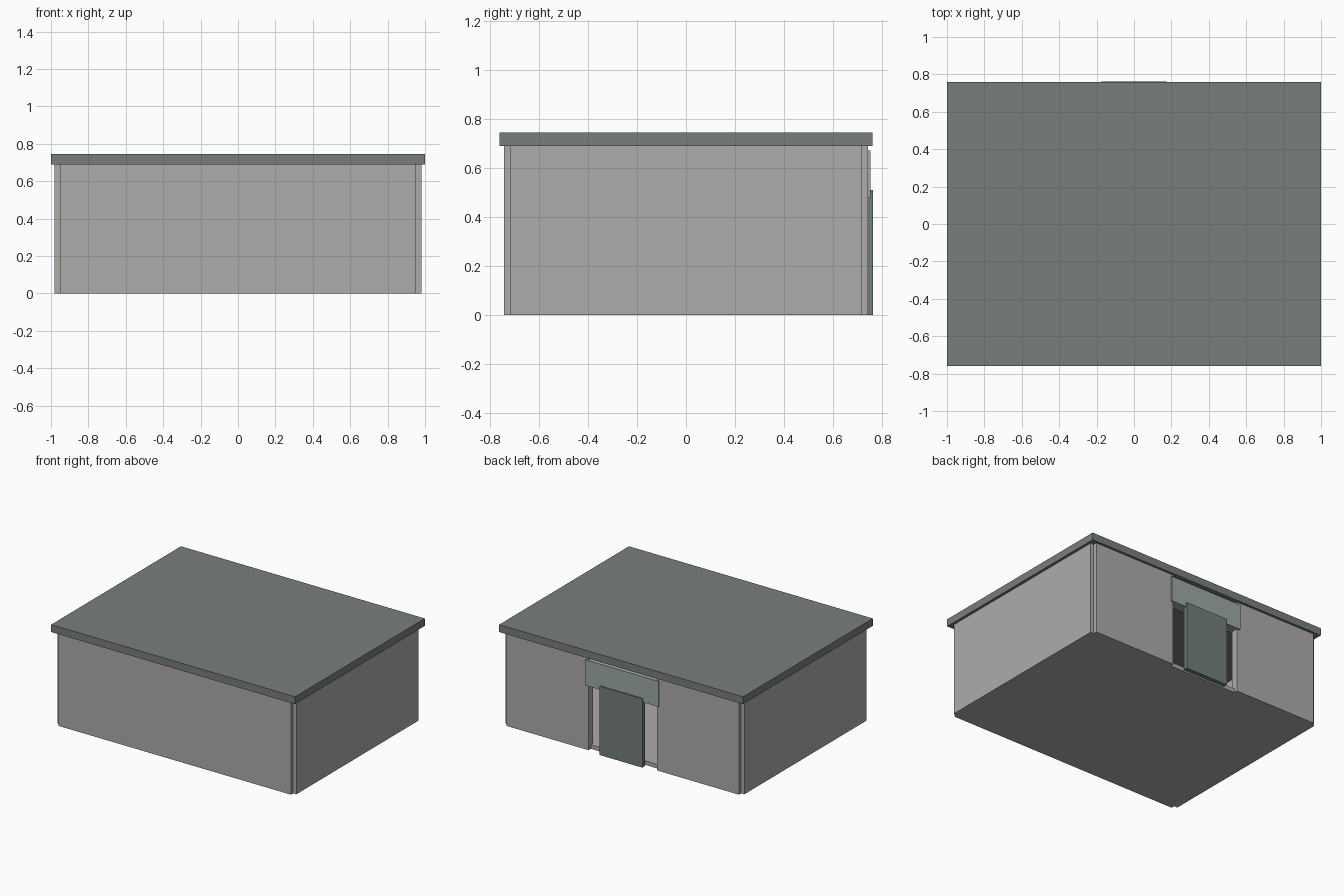
import bpy

if "Cube" in bpy.data.objects:
    bpy.data.objects.remove(bpy.data.objects["Cube"])


def material(name, rgb):
    m = bpy.data.materials.new(name)
    m.diffuse_color = (*rgb, 1)
    m.use_nodes = True
    m.node_tree.nodes["Principled BSDF"].inputs["Base Color"].default_value = m.diffuse_color
    return m


wall_mat = material("warm grey", (0.42, 0.415, 0.40))
roof_mat = material("slate", (0.19, 0.21, 0.20))
door_mat = material("dark slate", (0.17, 0.21, 0.205))
lintel_mat = material("pale slate", (0.34, 0.40, 0.385))


def box(name, x, y, z, mat):
    """Box from (min, max) ranges on each axis."""
    bpy.ops.mesh.primitive_cube_add(
        size=1, location=[(r[0] + r[1]) / 2 for r in (x, y, z)])
    ob = bpy.context.object
    ob.name = name
    ob.scale = [r[1] - r[0] for r in (x, y, z)]
    bpy.ops.object.transform_apply(location=False, rotation=False, scale=True)
    ob.data.materials.append(mat)
    return ob


TOP = 0.69               # wall height
CX, CY = 0.953, 0.715    # wall centre lines
T = 0.027                # half wall thickness
DOOR = 0.28              # half doorway width

# Floor and overhanging flat roof
box("floor", (-CX, CX), (-CY, CY), (0, 0.03), wall_mat)
box("roof", (-1, 1), (-0.76, 0.76), (TOP, 0.745), roof_mat)

# Walls, stopping at the centre lines so the corners are notched
box("front_wall", (-CX, CX), (-CY - T, -CY + T), (0, TOP), wall_mat)
for side, s in (("left", -1), ("right", 1)):
    box(side + "_wall", (s * CX - T, s * CX + T), (-CY, CY), (0, TOP), wall_mat)
    box(side + "_back_wall", sorted((s * DOOR, s * CX)),
        (CY - T, CY + T), (0, TOP), wall_mat)

# Doorway: lintel panel and narrower door slab
box("lintel", (-0.30, 0.30), (0.677, 0.753), (0.48, 0.67), lintel_mat)
box("door", (-0.175, 0.175), (0.73, 0.762), (0, 0.51), door_mat)
